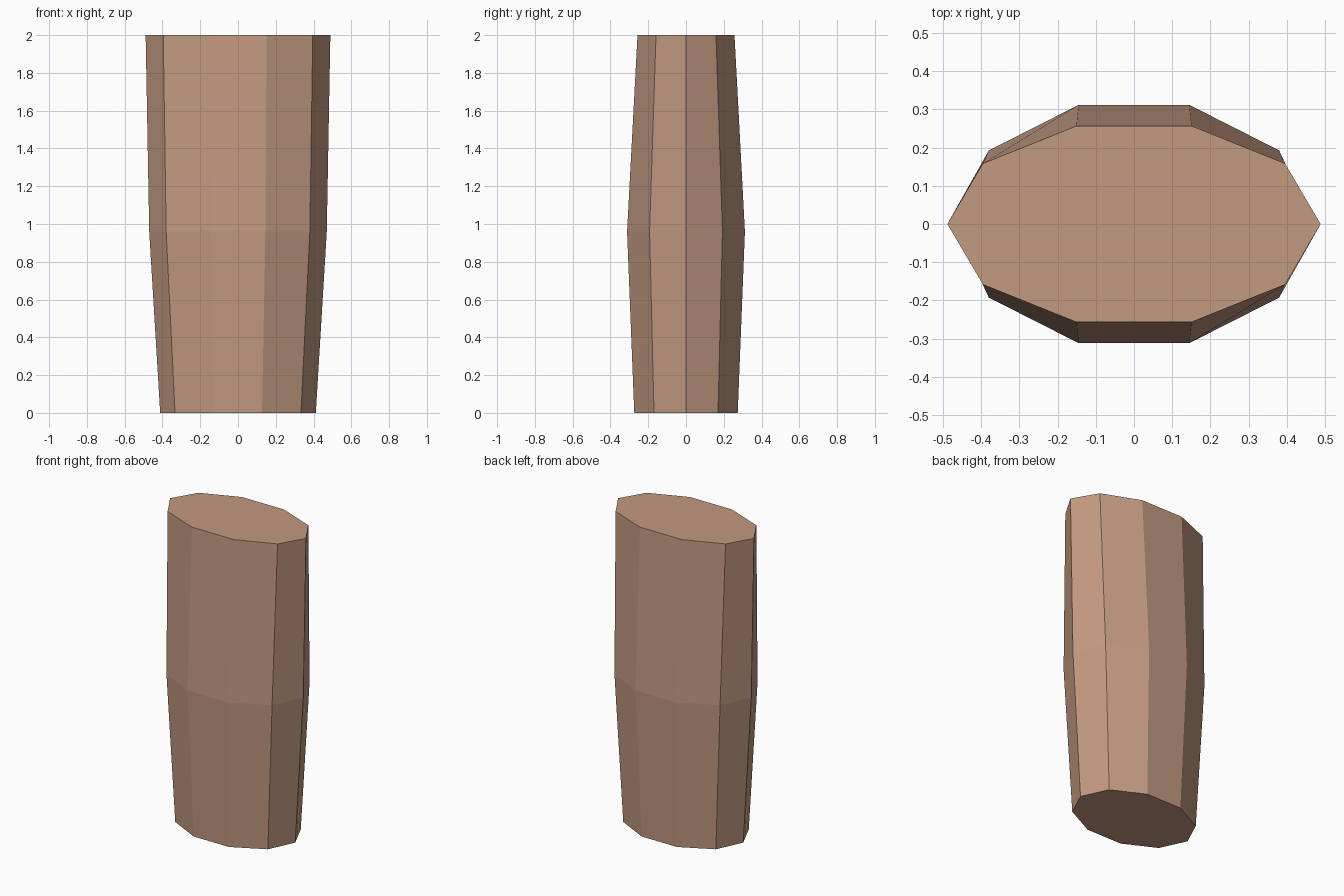
import bpy, bmesh
from math import cos, sin, tau

if "Cube" in bpy.data.objects:
    bpy.data.objects.remove(bpy.data.objects["Cube"])

SIDES = 10
# (height, x radius, y radius) of each elliptical ring
RINGS = [(0.0, 0.412, 0.288), (0.96, 0.47, 0.328), (2.0, 0.489, 0.27)]

bm = bmesh.new()
loops = [[bm.verts.new((rx * cos(tau * i / SIDES), ry * sin(tau * i / SIDES), z))
          for i in range(SIDES)] for z, rx, ry in RINGS]

# side walls between neighbouring rings
for low, high in zip(loops, loops[1:]):
    for i in range(SIDES):
        j = (i + 1) % SIDES
        bm.faces.new((low[i], low[j], high[j], high[i]))

# flat end caps
bm.faces.new(loops[0][::-1])
bm.faces.new(loops[-1])

mesh = bpy.data.meshes.new("tapered_block")
bm.to_mesh(mesh)
bm.free()
block = bpy.data.objects.new("tapered_block", mesh)
bpy.context.collection.objects.link(block)

# warm tan surface
tan = bpy.data.materials.new("tan")
tan.diffuse_color = (0.54, 0.32, 0.22, 1)
tan.use_nodes = True
tan.node_tree.nodes["Principled BSDF"].inputs["Base Color"].default_value = tan.diffuse_color
mesh.materials.append(tan)
